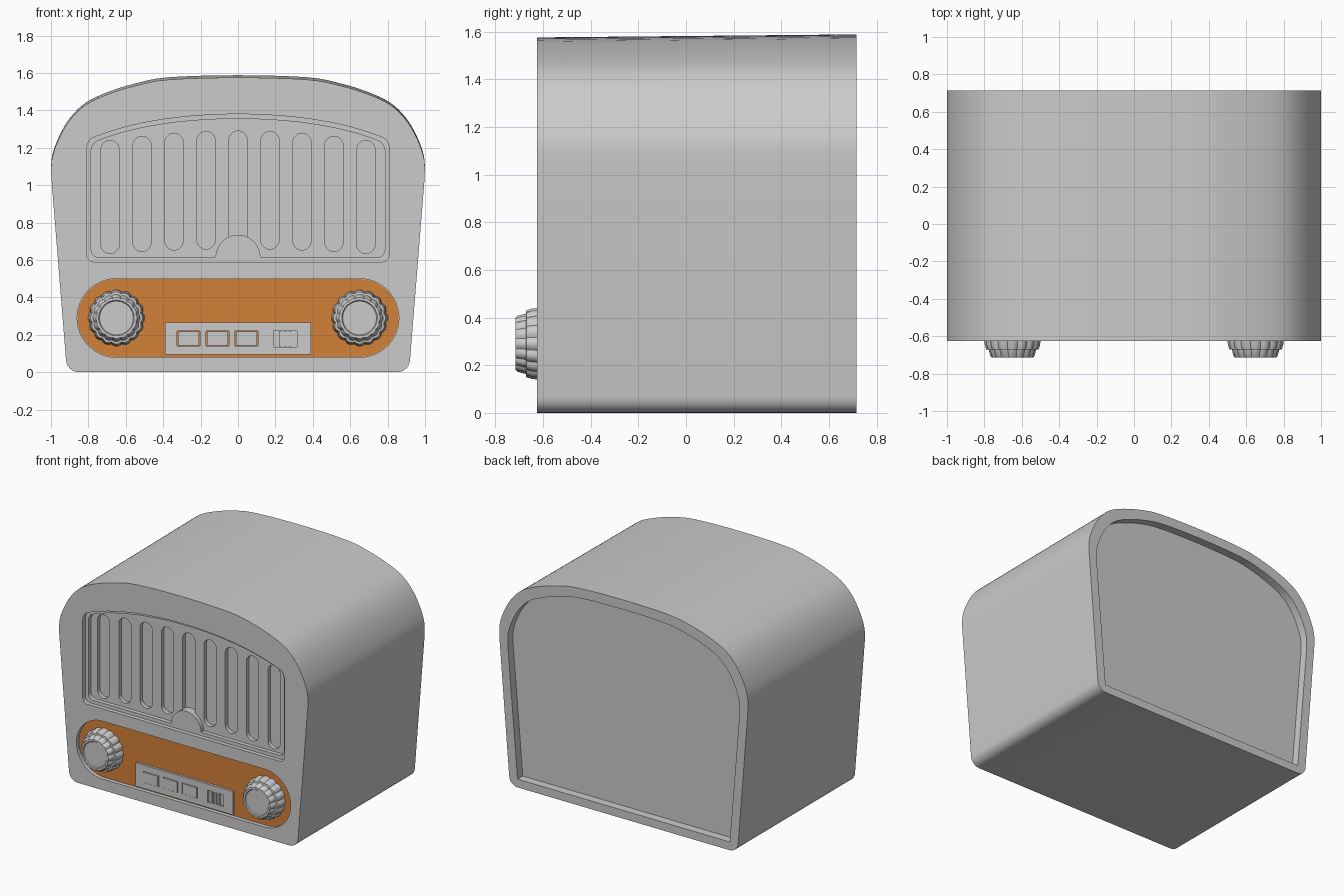
import bpy, bmesh, math

if "Cube" in bpy.data.objects:
    bpy.data.objects.remove(bpy.data.objects["Cube"])

F, B = -0.625, 0.715          # front and back planes of the cabinet


def finish(name, bm, mat=None):
    bmesh.ops.recalc_face_normals(bm, faces=bm.faces)
    me = bpy.data.meshes.new(name)
    bm.to_mesh(me)
    bm.free()
    ob = bpy.data.objects.new(name, me)
    bpy.context.collection.objects.link(ob)
    if mat:
        me.materials.append(mat)
    return ob


def loft(name, rings, mat=None):
    """Skin a list of closed rings of (x, y, z) and cap both ends."""
    bm = bmesh.new()
    vs = [[bm.verts.new(p) for p in ring] for ring in rings]
    n = len(vs[0])
    for a, b in zip(vs, vs[1:]):
        for i in range(n):
            bm.faces.new((a[i], a[(i + 1) % n], b[(i + 1) % n], b[i]))
    bm.faces.new(vs[0])
    bm.faces.new(vs[-1])
    return finish(name, bm, mat)


def prism(name, pts, y0, y1, mat=None):
    return loft(name, [[(x, y, z) for x, z in pts] for y in (y0, y1)], mat)


def rrect(cx, cz, w, h, r=0.0, seg=10):
    """Rounded rectangle outline."""
    if r == 0:
        return [(cx + sx * w / 2, cz + sz * h / 2)
                for sx, sz in ((1, 1), (-1, 1), (-1, -1), (1, -1))]
    pts = []
    for k, (sx, sz) in enumerate(((1, 1), (-1, 1), (-1, -1), (1, -1))):
        for i in range(seg + 1):
            a = math.pi / 2 * (k + i / seg)
            pts.append((cx + sx * (w / 2 - r) + r * math.cos(a),
                        cz + sz * (h / 2 - r) + r * math.sin(a)))
    out = []
    for p in pts:              # drop doubled points of full capsules
        if not out or math.dist(p, out[-1]) > 1e-5:
            out.append(p)
    return out


def spline(p, n=4):
    """Catmull-Rom curve through the points."""
    q = [p[0]] + p + [(-p[-2][0], p[-2][1])]
    out = []
    for i in range(1, len(q) - 2):
        for k in range(n):
            t = k / n
            out.append(tuple(
                0.5 * (2 * b + (c - a) * t + (2 * a - 5 * b + 4 * c - d) * t * t
                       + (3 * b - a - 3 * c + d) * t ** 3)
                for a, b, c, d in zip(*q[i - 1:i + 3])))
    return out + [p[-1]]


def mirrored(half):
    """Close a right half that ends on x = 0."""
    return half + [(-x, z) for x, z in reversed(half[:-1])]


def cut(ob, pts, y0, y1):
    c = prism("cutter", pts, y0, y1)
    c.hide_render = True
    m = ob.modifiers.new("cut", 'BOOLEAN')
    m.operation, m.solver, m.object = 'DIFFERENCE', 'EXACT', c
    bpy.context.view_layer.objects.active = ob
    bpy.ops.object.modifier_apply(modifier=m.name)
    bpy.data.objects.remove(c)


orange = bpy.data.materials.new("orange")
orange.diffuse_color = (0.65, 0.22, 0.04, 1)
orange.use_nodes = True
orange.node_tree.nodes["Principled BSDF"].inputs["Base Color"].default_value = orange.diffuse_color

# Cabinet: flared sides, domed top that drops slightly to the front
foot = [(0.92 - 0.07 * (1 - math.sin(a)), 0.07 - 0.07 * math.cos(a))
        for a in [math.pi / 2 * i / 6 for i in range(7)]]
dome = spline([(0.998, 1.05), (0.995, 1.15), (0.957, 1.26), (0.895, 1.364),
               (0.81, 1.444), (0.69, 1.5), (0.545, 1.545), (0.37, 1.577), (0, 1.588)])
outline = mirrored(foot + dome)
cabinet = loft("cabinet", [[(x, F, z * 0.992) for x, z in outline],
                           [(x, B, z) for x, z in outline]])

# Recessed back panel
back = mirrored([(0.852, 0.06)] + [(x * 0.932, z - 0.07 * z / 1.588) for x, z in dome])
cut(cabinet, back, B - 0.06, B + 0.1)


# Stepped grille recess with arched top
def arch(d):
    corner = [(0.77 + 0.04 * math.cos(a), 0.63 + 0.04 * math.sin(a))
              for a in [-math.pi / 2 + math.pi / 2 * i / 5 for i in range(6)]]
    top = spline([(0.81, 1.2), (0.797, 1.235), (0.76, 1.26), (0.6, 1.312),
                  (0.4, 1.352), (0.2, 1.373), (0, 1.38)], 3)
    return mirrored([(x * (0.81 - d) / 0.81, 0.985 + (z - 0.985) * (0.395 - d) / 0.395)
                     for x, z in corner + top])


cut(cabinet, arch(0), F - 0.1, F + 0.03)
cut(cabinet, arch(0.025), F - 0.1, F + 0.06)

# Grille slots
for i in range(-4, 5):
    top = 1.29 - 0.0032 * i * i
    low = 0.66 - 0.0016 * i * i
    cut(cabinet, rrect(i * 0.171, (top + low) / 2, 0.098, top - low, 0.049),
        F - 0.1, F + 0.09)

# Half-round badge plate at the foot of the grille
half_disc = [(0.12 * math.cos(math.pi * i / 24), 0.613 + 0.122 * math.sin(math.pi * i / 24))
             for i in range(25)]
prism("grille_half_disc", half_disc, F + 0.03, F + 0.095)

# Orange control panel in its recess
cut(cabinet, rrect(0, 0.29, 1.72, 0.42, 0.209, 16), F - 0.1, F + 0.03)
prism("control_panel", rrect(0, 0.29, 1.716, 0.416, 0.207, 16), F + 0.025, F + 0.035, orange)

# Button plate with openings, push buttons and slide switch
plate = prism("button_plate", rrect(0, 0.18, 0.78, 0.17), F + 0.008, F + 0.027)
for x in (-0.265, -0.11, 0.045):
    cut(plate, rrect(x, 0.18, 0.122, 0.082), F - 0.1, F + 0.1)
    prism("push_button", rrect(x, 0.18, 0.112, 0.074), F + 0.002, F + 0.03)
cut(plate, rrect(0.252, 0.178, 0.126, 0.086), F - 0.1, F + 0.02)
prism("slide_switch", rrect(0.252, 0.178, 0.066, 0.082), F + 0.012, F + 0.022)
for x in (0.226, 0.252, 0.278):
    prism("switch_ridge", rrect(x, 0.178, 0.012, 0.082), F + 0.004, F + 0.014)

# Scalloped tuning knobs: (y, radius, scallop height)
profile = [(F + 0.03, 0.146, 0.006), (F - 0.02, 0.142, 0.006), (F - 0.045, 0.134, 0.006),
           (F - 0.047, 0.122, 0.005), (F - 0.083, 0.112, 0.005), (F - 0.09, 0.107, 0.003),
           (F - 0.09, 0.095, 0), (F - 0.084, 0.09, 0)]
for side in (-1, 1):
    rings = []
    for y, r, s in profile:
        ring = []
        for i in range(128):
            a = math.tau * i / 128
            rr = r + s * (1.6 * abs(math.cos(8 * a)) - 1 + 0.4)
            ring.append((side * 0.65 + rr * math.cos(a), y, 0.29 + rr * math.sin(a)))
        rings.append(ring)
    loft("knob_right" if side > 0 else "knob_left", rings)

# Smooth curved walls, keep edges crisp
for ob in bpy.context.collection.objects:
    ob.select_set(True)
bpy.context.view_layer.objects.active = cabinet
bpy.ops.object.shade_smooth_by_angle(angle=math.radians(30))
